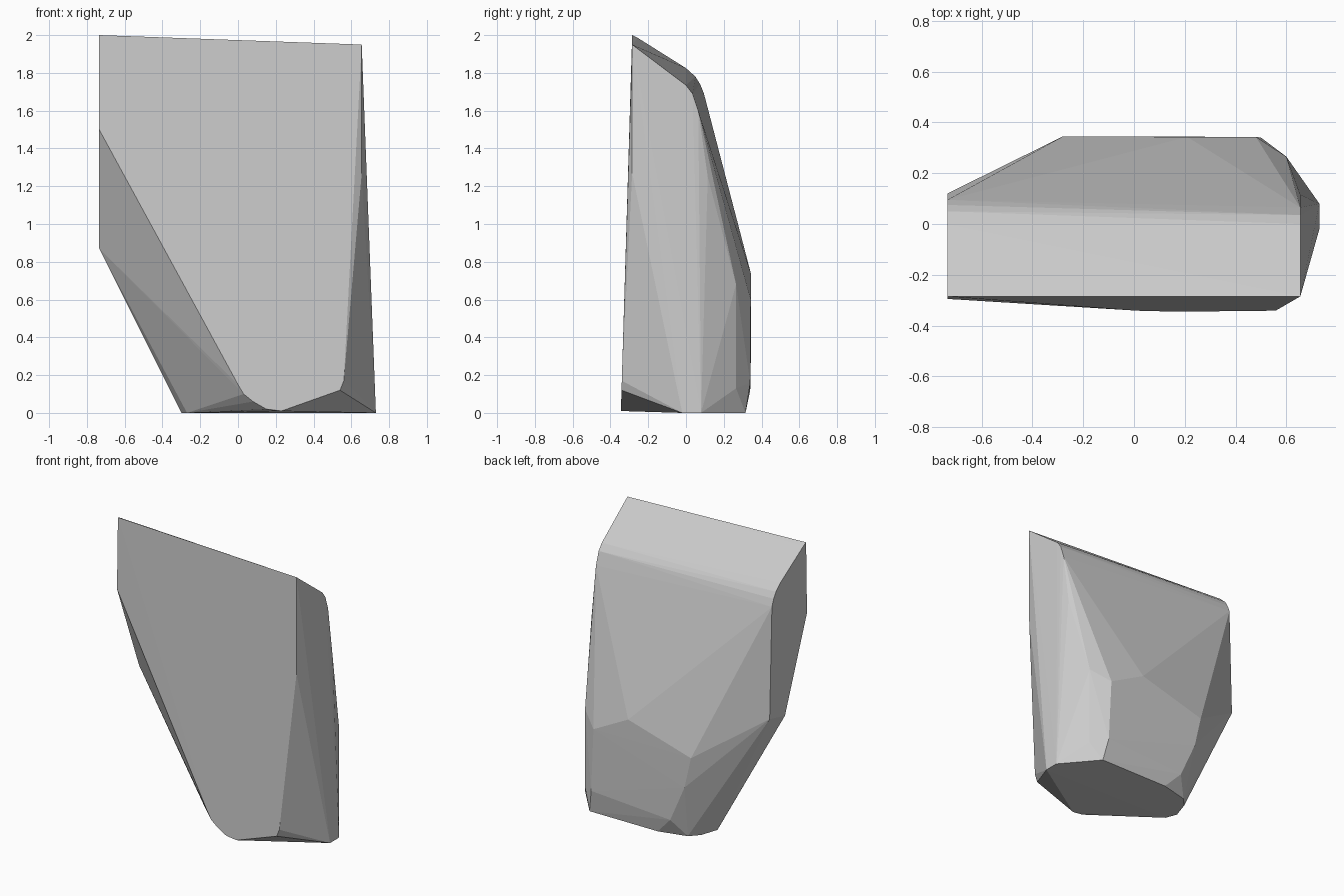
import bpy, bmesh

if "Cube" in bpy.data.objects:
    bpy.data.objects.remove(bpy.data.objects["Cube"])

# Chiselled stone: a convex hull stretched over a few planar outlines
pts = []

# left end (constant x): y, z
for y, z in [(-.285, 2), (-.255, 1.985), (0, 1.825), (.05, 1.78), (.075, 1.74), (.095, 1.69),
             (.12, .91), (-.05, .87), (-.295, 1.5)]:
    pts.append((-.735, y, z))

# right end (constant x): y, z
for y, z in [(-.285, 1.95), (0, 1.735), (.035, 1.69), (.065, 1.6), (.115, 1.25), (-.285, 1.27)]:
    pts.append((.655, y, z))

# lower edge of the slightly leaning front face: x, z
for x, z in [(0, .15), (.03, .1), (.08, .06), (.15, .02), (.23, .01), (.54, .12), (.56, .17)]:
    pts.append((x, -.285 - .03 * (2 - z), z))

# back bulge: x, y, z
pts += [(-.28, .345, .6), (-.23, .345, .38), (-.115, .34, .12), (.21, .343, .74),
        (.48, .343, .6), (.5, .34, .16), (.6, .265, .68), (.6, .265, .13)]

# footprint on the ground: x, y
for x, y in [(.73, .08), (.73, -.02), (.53, .315), (0, .315), (-.2, .265), (-.26, .2), (-.3, .08), (-.27, 0)]:
    pts.append((x, y, 0))

bm = bmesh.new()
for p in pts:
    bm.verts.new(p)
res = bmesh.ops.convex_hull(bm, input=bm.verts[:])
loose = [v for v in bm.verts if not v.link_faces]
bmesh.ops.delete(bm, geom=loose, context='VERTS')
bmesh.ops.recalc_face_normals(bm, faces=bm.faces[:])

mesh = bpy.data.meshes.new("stone")
bm.to_mesh(mesh)
bm.free()
bpy.context.collection.objects.link(bpy.data.objects.new("stone", mesh))
